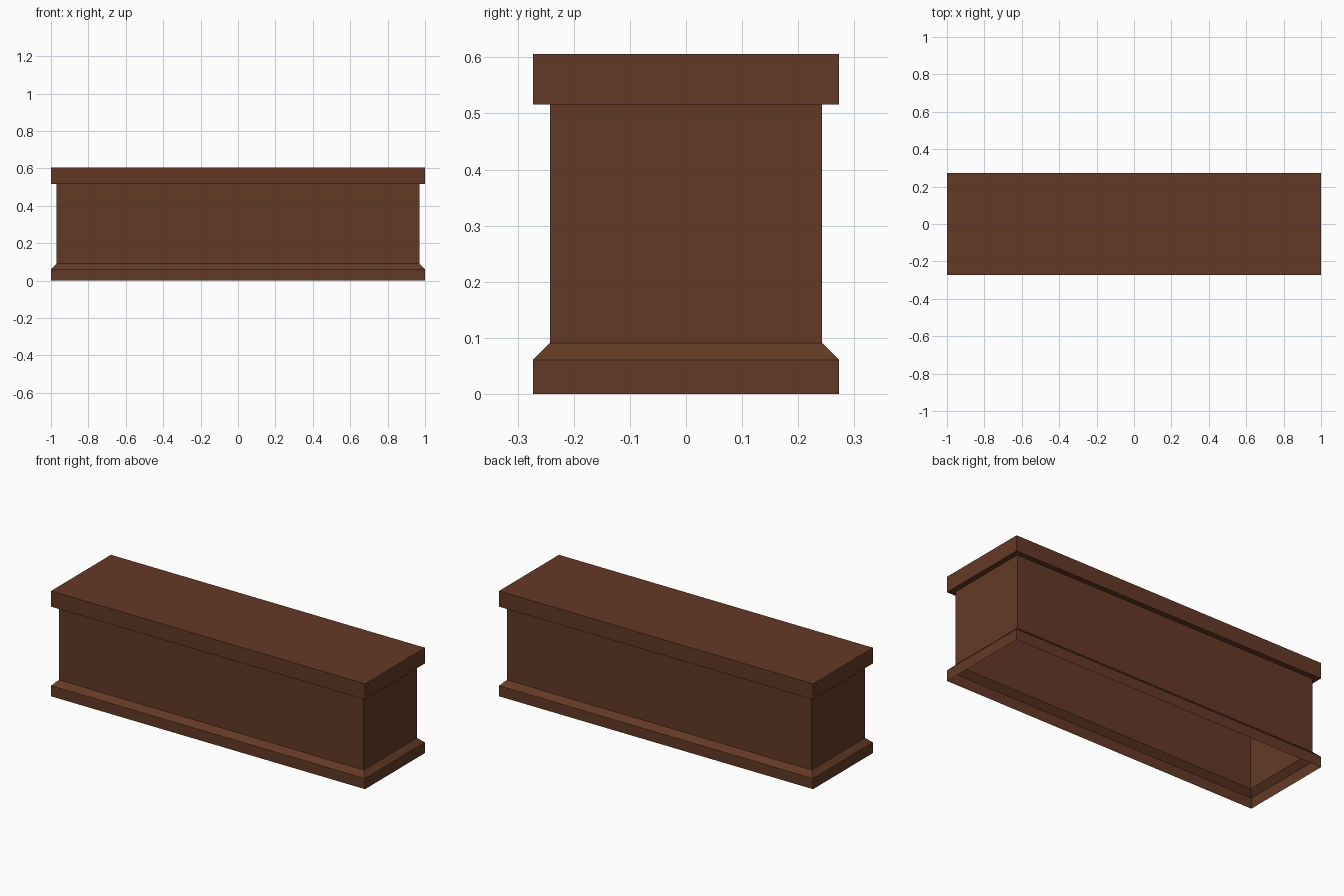
import bpy, bmesh

if "Cube" in bpy.data.objects:
    bpy.data.objects.remove(bpy.data.objects["Cube"])

wood = bpy.data.materials.new("dark_brown_wood")
wood.diffuse_color = (0.127, 0.042, 0.019, 1)
wood.use_nodes = True
wood.node_tree.nodes["Principled BSDF"].inputs["Base Color"].default_value = wood.diffuse_color

HALF_X, HALF_Y = 1.0, 0.2725
# (inset from the outer edge, height), from open foot up to the lid
profile = [(0, 0), (0, 0.061), (0.03, 0.091), (0.03, 0.516), (0, 0.516), (0, 0.606)]

# Hollow planter-like shell: plinth, sloped moulding, body, overhanging lid
bm = bmesh.new()
rings = []
for inset, z in profile:
    x, y = HALF_X - inset, HALF_Y - inset
    rings.append([bm.verts.new((sx * x, sy * y, z))
                  for sx, sy in ((-1, -1), (1, -1), (1, 1), (-1, 1))])
for low, high in zip(rings, rings[1:]):
    for i in range(4):
        j = (i + 1) % 4
        bm.faces.new((low[i], low[j], high[j], high[i]))

# Flat lid top; the underside stays open
bm.faces.new(rings[-1])

mesh = bpy.data.meshes.new("counter_body")
bm.to_mesh(mesh)
bm.free()
mesh.materials.append(wood)
bpy.context.collection.objects.link(bpy.data.objects.new("counter_body", mesh))
